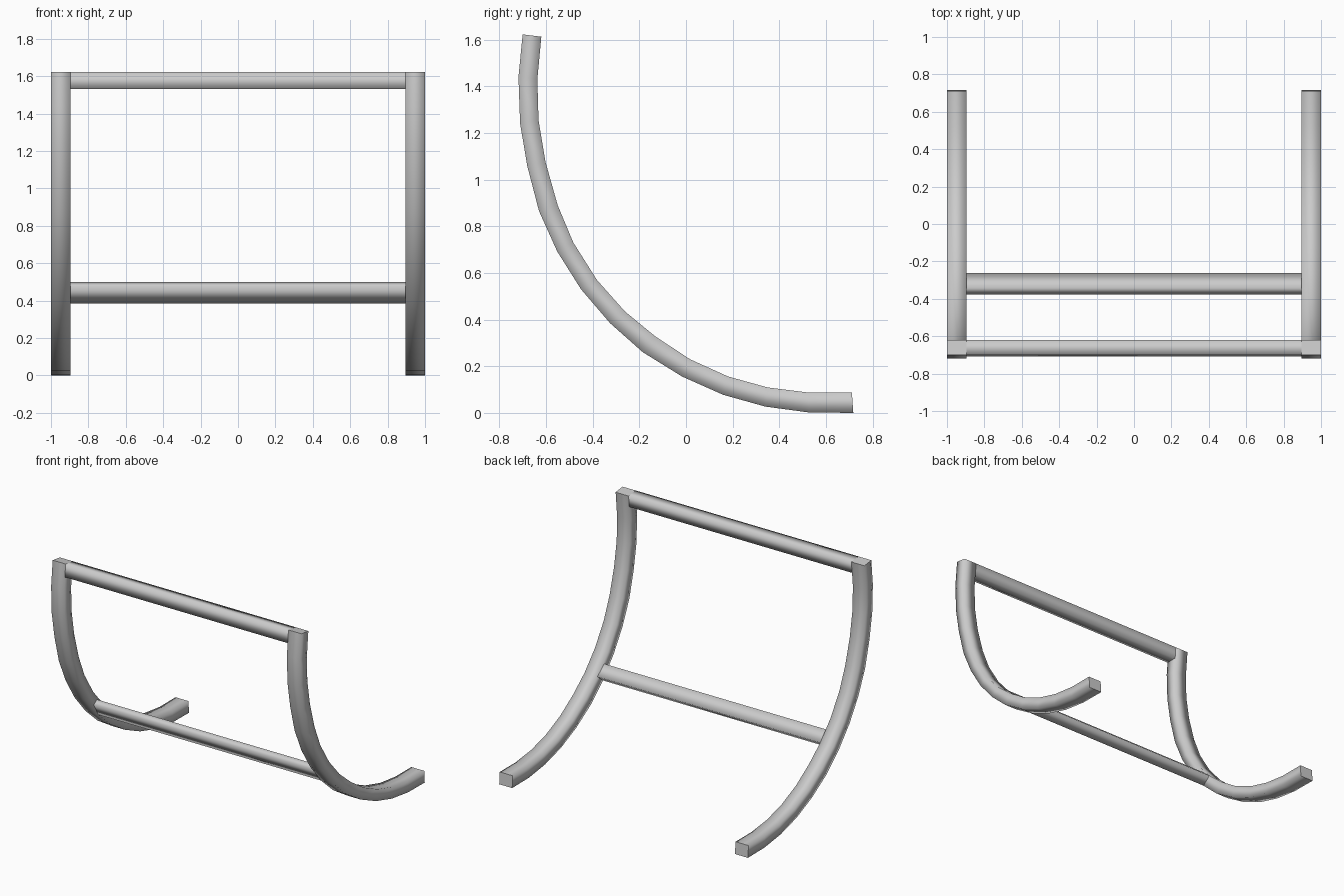
import bpy, bmesh

if "Cube" in bpy.data.objects:
    bpy.data.objects.remove(bpy.data.objects["Cube"])

# (outer y, outer z, inner y, inner z) stations along the curved side rail
RAIL = [
    (-0.70, 1.622, -0.62, 1.612), (-0.718, 1.44, -0.637, 1.43),
    (-0.711, 1.24, -0.632, 1.255), (-0.68, 1.057, -0.602, 1.075),
    (-0.63, 0.865, -0.55, 0.89), (-0.552, 0.692, -0.483, 0.73),
    (-0.45, 0.53, -0.382, 0.57), (-0.325, 0.384, -0.262, 0.435),
    (-0.185, 0.26, -0.132, 0.328), (-0.017, 0.156, 0.017, 0.23),
    (0.158, 0.078, 0.18, 0.156), (0.34, 0.027, 0.35, 0.109),
    (0.526, 0.002, 0.526, 0.087), (0.717, 0.0, 0.711, 0.087)]
X_IN, X_OUT = 0.896, 1.0


def tube(name, sections):
    """Skin four-cornered sections; smooth sides, crisp flat caps."""
    bm = bmesh.new()
    rings = [[bm.verts.new(p) for p in s] for s in sections]
    for a, b in zip(rings, rings[1:]):
        for i in range(4):
            j = (i + 1) % 4
            bm.faces.new((a[i], a[j], b[j], b[i])).smooth = True
    for ring in (rings[0], rings[-1]):
        cap = bm.faces.new(ring)
        for e in cap.edges:
            e.smooth = False
    bmesh.ops.recalc_face_normals(bm, faces=bm.faces)
    me = bpy.data.meshes.new(name)
    bm.to_mesh(me)
    bm.free()
    ob = bpy.data.objects.new(name, me)
    bpy.context.collection.objects.link(ob)
    return ob


def crossbar(name, profile):
    return tube(name, [[(x, y, z) for y, z in profile] for x in (-X_IN, X_IN)])


# Curved side rails, mirrored across x
rails = tube("side_rails", [[(X_IN, oy, oz), (X_OUT, oy, oz),
                             (X_OUT, iy, iz), (X_IN, iy, iz)]
                            for oy, oz, iy, iz in RAIL])
mirror = rails.modifiers.new("mirror", 'MIRROR')
mirror.use_axis[0] = True
mirror.use_mirror_merge = False

# Top crossbar joins the rail tips
crossbar("top_crossbar", [(-0.70, 1.622), (-0.62, 1.612),
                          (-0.628, 1.53), (-0.709, 1.53)])

# Lower crossbar between the bends of the rails
crossbar("lower_crossbar", [(-0.325, 0.384), (-0.262, 0.435),
                            (-0.340, 0.50), (-0.377, 0.475)])
